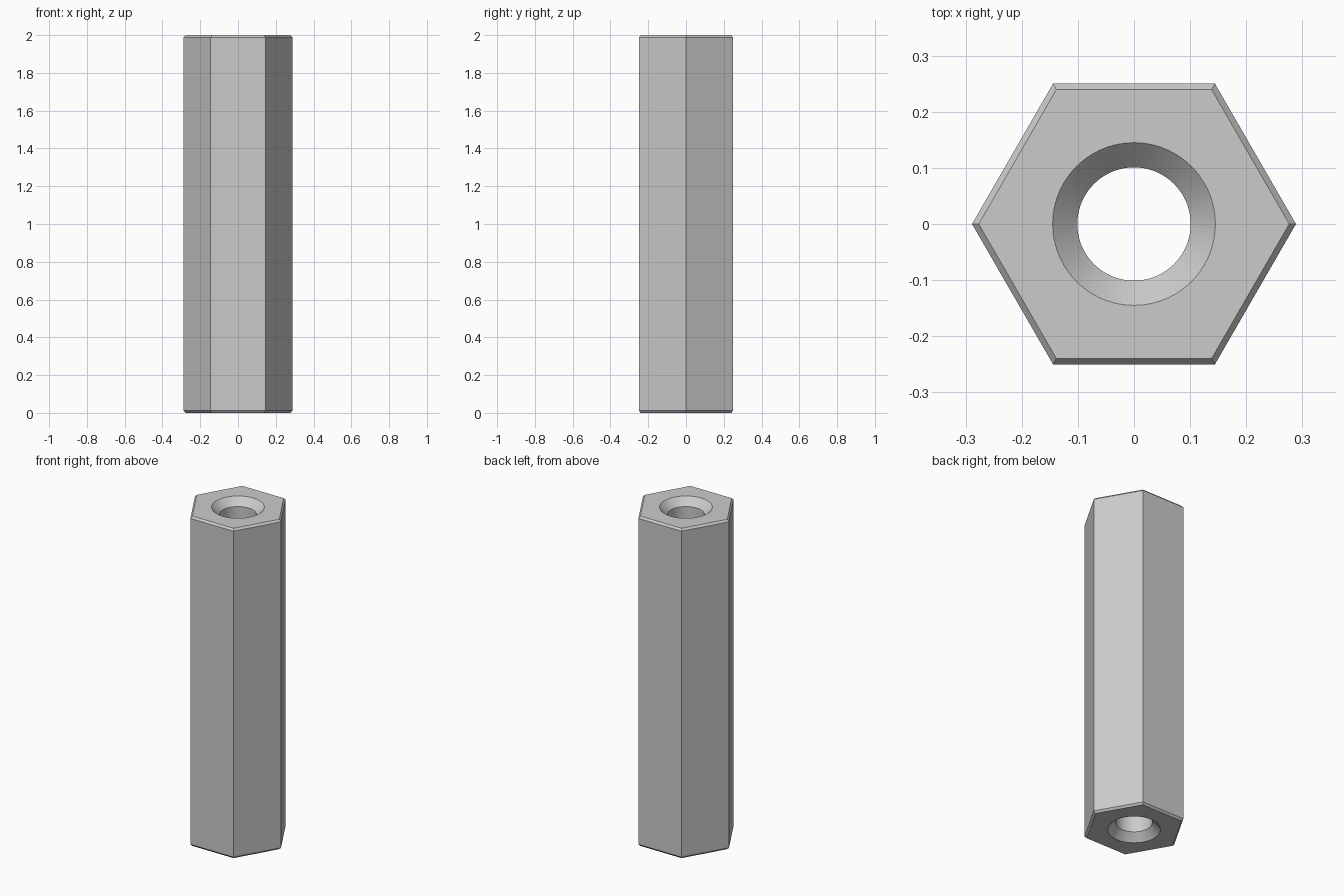
import bpy, bmesh, math

cube = bpy.data.objects.get("Cube")
if cube:
    bpy.data.objects.remove(cube, do_unlink=True)

HEIGHT = 2.0
CORNER = 0.25 / math.cos(math.pi / 6)   # hexagon corner radius
CHAMFER = 0.012
BORE, SINK = 0.101, 0.145               # bore and countersink mouth radii
DEPTH = SINK - BORE

bm = bmesh.new()


def ring(sides, radius, z):
    """Closed loop of edges; returns its vertices."""
    return [bm.verts.new((radius * math.cos(math.tau * i / sides),
                          radius * math.sin(math.tau * i / sides), z))
            for i in range(sides)]


def loft(sides, profile):
    """Join rings along a (radius, z) profile; returns first and last ring."""
    rings = [ring(sides, r, z) for r, z in profile]
    for a, b in zip(rings, rings[1:]):
        for i in range(sides):
            j = (i + 1) % sides
            bm.faces.new((a[i], a[j], b[j], b[i]))
    return rings[0], rings[-1]


# Hexagonal outside with a small chamfer at both ends
inner = CORNER - CHAMFER
outer_ends = loft(6, [(inner, 0), (CORNER, CHAMFER),
                      (CORNER, HEIGHT - CHAMFER), (inner, HEIGHT)])

# Round through bore with a countersink at both ends
bore_ends = loft(72, [(SINK, 0), (BORE, DEPTH),
                      (BORE, HEIGHT - DEPTH), (SINK, HEIGHT)])

# Flat end faces between hexagon and bore
for hexagon, circle in zip(outer_ends, bore_ends):
    edges = [bm.edges.get((loop[i - 1], loop[i]))
             for loop in (hexagon, circle) for i in range(len(loop))]
    bmesh.ops.triangle_fill(bm, edges=edges, use_beauty=True)
bmesh.ops.recalc_face_normals(bm, faces=bm.faces)

mesh = bpy.data.meshes.new("hex_standoff")
bm.to_mesh(mesh)
bm.free()
standoff = bpy.data.objects.new("hex_standoff", mesh)
bpy.context.collection.objects.link(standoff)

# Plain grey metal
grey = bpy.data.materials.new("grey")
grey.use_nodes = True
colour = (0.6, 0.6, 0.6, 1)
grey.diffuse_color = colour
grey.node_tree.nodes["Principled BSDF"].inputs["Base Color"].default_value = colour
mesh.materials.append(grey)

# Smooth bore, crisp edges
bpy.ops.object.select_all(action='DESELECT')
standoff.select_set(True)
bpy.context.view_layer.objects.active = standoff
bpy.ops.object.shade_smooth_by_angle(angle=math.radians(25))
